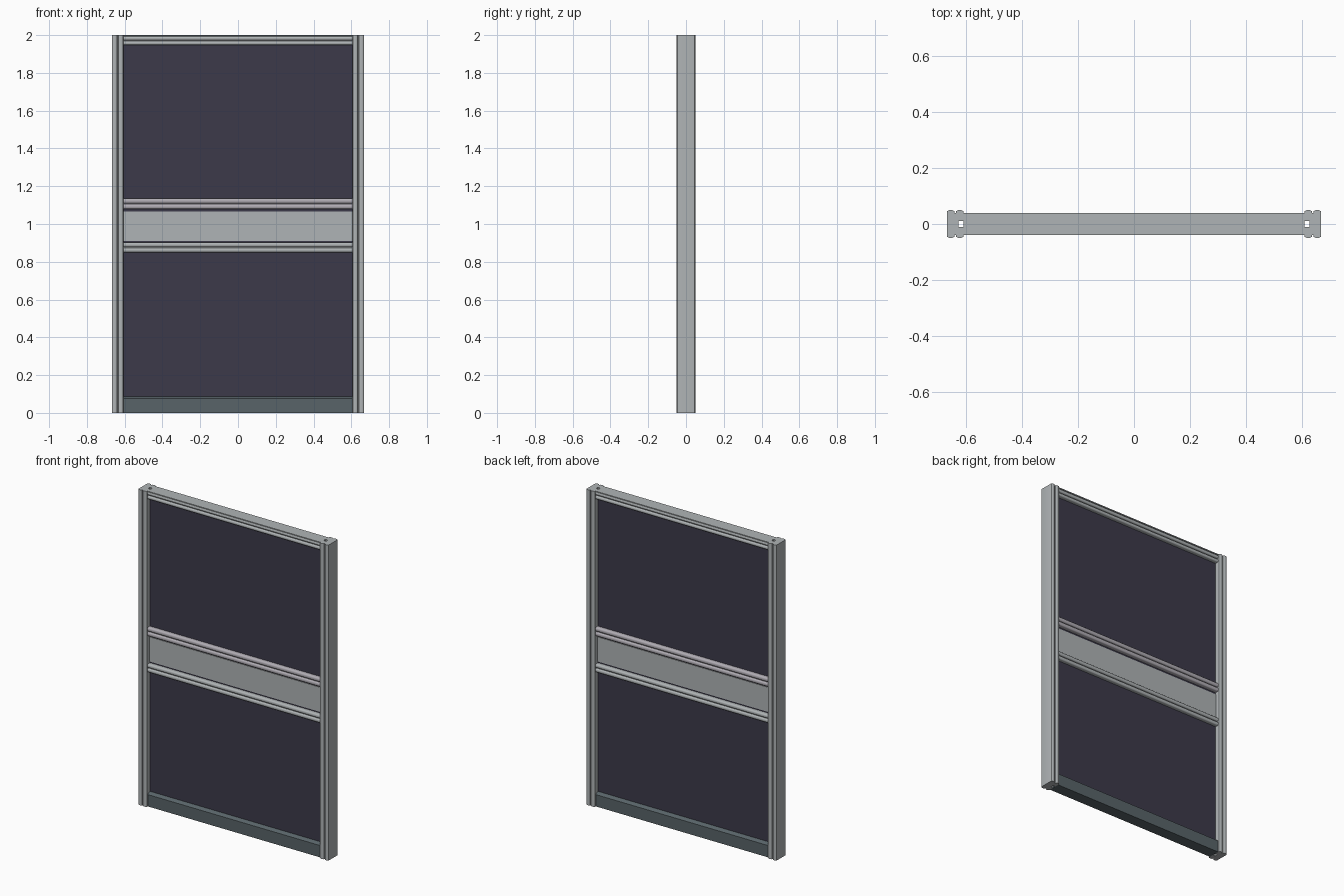
import bpy
import bmesh
from math import cos, sin, pi, radians
from mathutils import Vector

cube = bpy.data.objects.get("Cube")
if cube:
    bpy.data.objects.remove(cube, do_unlink=True)


def material(name, rgb):
    mat = bpy.data.materials.new(name)
    mat.use_nodes = True
    color = (*rgb, 1.0)
    mat.diffuse_color = color
    mat.node_tree.nodes["Principled BSDF"].inputs["Base Color"].default_value = color
    return mat


GREY = material("brushed grey", (0.43, 0.456, 0.465))
MAUVE = material("warm grey", (0.44, 0.42, 0.46))
DARK = material("dark violet panel", (0.045, 0.042, 0.068))
SLATE = material("slate", (0.098, 0.127, 0.14))


def extrude(name, outline, along, start, end, mat):
    """Sweep a closed 2D outline straight along the x or z axis."""
    place = {"x": lambda u, v, t: Vector((t, v, u)),
             "z": lambda u, v, t: Vector((u, v, t))}[along]
    bm = bmesh.new()
    face = bm.faces.new([bm.verts.new(place(u, v, start)) for u, v in outline])
    swept = bmesh.ops.extrude_face_region(bm, geom=[face])["geom"]
    moved = [g for g in swept if isinstance(g, bmesh.types.BMVert)]
    bmesh.ops.translate(bm, verts=moved, vec=place(0, 0, end - start))
    bmesh.ops.recalc_face_normals(bm, faces=bm.faces)
    mesh = bpy.data.meshes.new(name)
    bm.to_mesh(mesh)
    bm.free()
    mesh.materials.append(mat)
    obj = bpy.data.objects.new(name, mesh)
    bpy.context.collection.objects.link(obj)
    bpy.ops.object.select_all(action="DESELECT")
    obj.select_set(True)
    bpy.context.view_layer.objects.active = obj
    bpy.ops.object.shade_smooth_by_angle(angle=radians(35))
    return obj


def bead(u0, u1, base, height, steps=8):
    """Flattened rounded bead rising from a base depth."""
    mid, half = (u0 + u1) / 2, (u1 - u0) / 2
    pts = []
    for i in range(steps + 1):
        a = pi * (1 - i / steps)
        pts.append((mid + half * cos(a), base + height * sin(a) ** 0.7))
    return pts


def mirrored(half):
    """Close a half outline by mirroring its depth."""
    return half + [(u, -v) for u, v in reversed(half)]


def double_bead(u0, u1, base, height):
    mid = (u0 + u1) / 2
    gap = 0.002
    return bead(u0, mid - gap, base, height) + bead(mid + gap, u1, base, height)


INNER, OUTER = 0.607, 0.667

# Side stiles: double beads front and back, groove on the inner edge
half = [(INNER + 0.018, 0.01), (INNER, 0.01)] + double_bead(INNER, OUTER, 0.04, 0.01)
stile = mirrored(half)
for name, side in (("left_stile", 1), ("right_stile", -1)):
    extrude(name, [(side * u, v) for u, v in stile], "z", 0, 2, GREY)

# Horizontal rails with double beads
for name, low, high, mat in (("top_rail", 1.947, 2.0, GREY),
                             ("upper_middle_rail", 1.079, 1.135, MAUVE),
                             ("lower_middle_rail", 0.85, 0.902, GREY)):
    outline = mirrored(double_bead(low, high, 0.029, 0.011))
    if name == "top_rail":
        # Square off the upper edge to the full rail depth
        outline = mirrored(double_bead(low, high - 0.006, 0.029, 0.011)
                           + [(high - 0.006, 0.04), (high, 0.04)])
    extrude(name, outline, "x", -INNER, INNER, mat)

# Bottom rail with sloped shoulders
extrude("bottom_rail", mirrored([(0, 0.037), (0.075, 0.037), (0.088, 0.018)]),
        "x", -INNER, INNER, SLATE)


def slab(name, low, high, depth, mat):
    extrude(name, mirrored([(low, depth), (high, depth)]), "x", -INNER, INNER, mat)


# Infill panels, the strips beside the crossbar, and the crossbar
slab("upper_panel", 1.135 - 0.02, 1.96, 0.016, DARK)
slab("lower_panel", 0.08, 0.87, 0.016, DARK)
slab("upper_gasket", 1.067, 1.085, 0.014, DARK)
slab("lower_gasket", 0.895, 0.911, 0.014, DARK)
slab("crossbar", 0.911, 1.067, 0.018, GREY)
